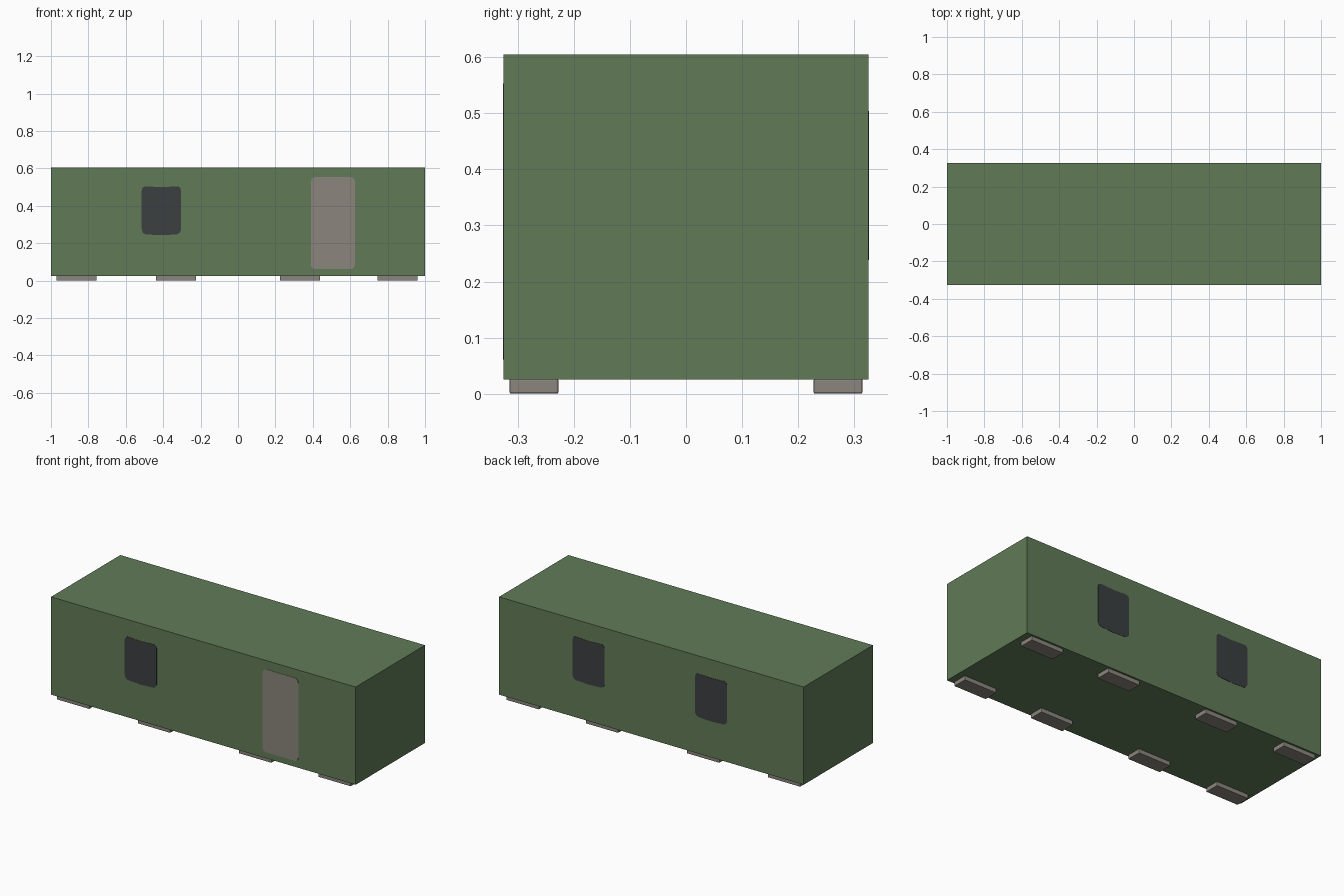
import bpy, bmesh, math
from mathutils import Vector

if "Cube" in bpy.data.objects:
    bpy.data.objects.remove(bpy.data.objects["Cube"])


def material(name, rgb):
    m = bpy.data.materials.new(name)
    m.diffuse_color = (*rgb, 1)
    m.use_nodes = True
    m.node_tree.nodes["Principled BSDF"].inputs["Base Color"].default_value = m.diffuse_color
    return m


GREEN = material("olive green", (0.119, 0.198, 0.095))
GREY = material("warm grey", (0.258, 0.238, 0.205))
GLASS = material("dark glass", (0.044, 0.050, 0.053))


def finish(name, bm, mat):
    bmesh.ops.recalc_face_normals(bm, faces=bm.faces)
    me = bpy.data.meshes.new(name)
    bm.to_mesh(me)
    bm.free()
    me.materials.append(mat)
    ob = bpy.data.objects.new(name, me)
    bpy.context.collection.objects.link(ob)
    return ob


def box(name, lo, hi, mat, bevel=0):
    bm = bmesh.new()
    bmesh.ops.create_cube(bm, size=1)
    for v in bm.verts:
        v.co = Vector([l + (c + 0.5) * (h - l) for c, l, h in zip(v.co, lo, hi)])
    if bevel:
        bmesh.ops.bevel(bm, geom=bm.edges[:], offset=bevel, segments=2,
                        profile=0.5, affect='EDGES')
    return finish(name, bm, mat)


def plate(name, x, z, w, h, side, mat, r=0.025, sag=0.0):
    """Thin rounded panel on the front (side -1) or back (side 1) wall."""
    pts = []
    for k, (sx, sz) in enumerate([(1, 1), (-1, 1), (-1, -1), (1, -1)]):
        for i in range(6):
            a = math.radians(90 * k + 18 * i)
            pts.append((sx * (w / 2 - r) + r * math.cos(a),
                        sz * (h / 2 - r) + r * math.sin(a)))
        if sag and k in (0, 2):  # extra points along top and bottom edges
            for t in (0.5, 0.0, -0.5):
                pts.append((sx * t * (w - 2 * r), sz * h / 2))
    bm = bmesh.new()
    verts = [bm.verts.new((x + u, side * 0.323, z + v - sag * (1 - (2 * u / w) ** 2)))
             for u, v in pts]
    face = bm.faces.new(verts)
    ext = bmesh.ops.extrude_face_region(bm, geom=[face])
    for g in ext["geom"]:
        if isinstance(g, bmesh.types.BMVert):
            g.co.y = side * 0.3265
    return finish(name, bm, mat)


# Container body
box("cabin_body", (-1, -0.325, 0.025), (1, 0.325, 0.605), GREEN)

# Feet in two rows of four
for side, row in ((-1, "front"), (1, "back")):
    for i, x in enumerate((-0.863, -0.332, 0.332, 0.853)):
        y = side * 0.271
        box(f"{row}_foot_{i + 1}", (x - 0.107, y - 0.0435, 0),
            (x + 0.107, y + 0.0435, 0.027), GREY, 0.003)

# Door and windows
plate("door", 0.507, 0.307, 0.235, 0.492, -1, GREY)
plate("front_window", -0.41, 0.378, 0.21, 0.257, -1, GLASS, sag=0.007)
plate("back_window_right", 0.412, 0.378, 0.21, 0.257, 1, GLASS, sag=0.007)
plate("back_window_left", -0.393, 0.374, 0.21, 0.257, 1, GLASS, sag=0.007)
